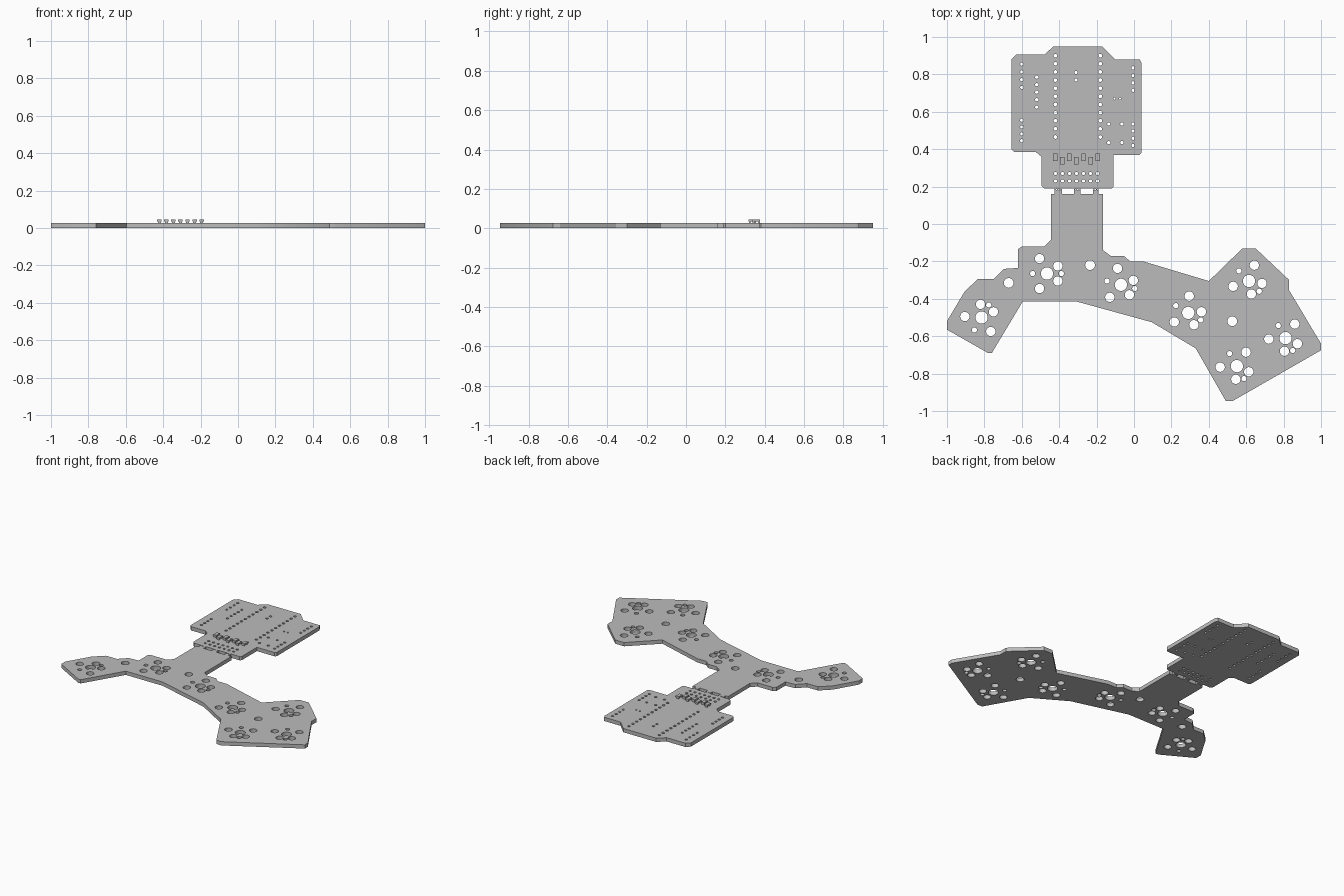
import bpy, bmesh
from math import sin, cos, pi, radians
from mathutils import Matrix, Vector

cube = bpy.data.objects.get("Cube")
if cube:
    bpy.data.objects.remove(cube, do_unlink=True)

THICK = 0.027
TOP = 0.045

grey = bpy.data.materials.new("board grey")
grey.use_nodes = True
colour = (0.5, 0.5, 0.5, 1)
grey.diffuse_color = colour
grey.node_tree.nodes["Principled BSDF"].inputs["Base Color"].default_value = colour


def add_object(name, mesh):
    obj = bpy.data.objects.new(name, mesh)
    bpy.context.scene.collection.objects.link(obj)
    if not mesh.materials:
        mesh.materials.append(grey)
    return obj


# Outline in hundredths, clockwise from the top edge
right_side = [
    (-43, 95), (-17, 95), (-10, 88), (3, 88), (4, 86), (4, 38), (3, 37), (-11, 37),
    (-11, 20), (-12, 19), (-19, 19), (-19, 16), (-16.5, 16), (-16.5, -14),
    (-12.5, -17), (-5.5, -17), (-2, -20), (5, -20), (40, -30.5), (58, -13),
    (65, -13), (83, -30), (83, -35.5), (100, -64), (100, -67.5), (53, -94.5),
    (49, -94.5), (33, -66.5), (9.5, -52.5)]
left_side = [
    (-30.5, -41.5), (-59.5, -41.5), (-76, -69), (-78, -69), (-100, -56.5),
    (-100, -52), (-90.5, -36), (-83.5, -29.5), (-75, -29.5), (-69.5, -24),
    (-62, -23.5), (-62, -13.5), (-60, -12), (-48, -12), (-44.5, -8.5), (-44.5, 16),
    (-42.5, 16), (-42.5, 19), (-48, 19), (-49.5, 20.5), (-49.5, 36), (-52.5, 38.5),
    (-64, 38.5), (-65.5, 40), (-65.5, 88), (-63, 90.5), (-48, 90.5)]

curve = bpy.data.curves.new("board_profile", "CURVE")
curve.dimensions = "2D"
curve.fill_mode = "BOTH"
curve.extrude = THICK / 2


def loop(points):
    spline = curve.splines.new("POLY")
    spline.points.add(len(points) - 1)
    for p, (x, y) in zip(spline.points, points):
        p.co = (x, y, 0, 1)
    spline.use_cyclic_u = True


def hole(x, y, r):
    n = 24 if r > 0.012 else 12
    loop([(x + r * cos(2 * pi * i / n), y + r * sin(2 * pi * i / n)) for i in range(n)])


def column(x, first, last, count, r=0.009):
    for i in range(count):
        hole(x, first + (last - first) * i / (count - 1), r)


loop([(x / 100, y / 100) for x, y in right_side + left_side])

# Slots that leave three break-off tabs
for x0, x1 in ((-0.385, -0.32), (-0.285, -0.22)):
    loop([(x0, 0.16), (x1, 0.16), (x1, 0.19), (x0, 0.19)])
for x in (-0.405, -0.3025, -0.205):
    for dx in (-0.009, 0, 0.009):
        hole(x + dx, 0.185, 0.003)

# Switch hole clusters: centre, four contact holes, two guide pins
pattern = [(0, 0, 0.033), (-0.04, 0.08, 0.025), (0.058, 0.04, 0.025),
           (0.058, -0.04, 0.025), (-0.04, -0.08, 0.025),
           (0.077, 0, 0.014), (-0.077, 0, 0.014)]
clusters = [(-0.815, -0.5, 60), (-0.465, -0.265, 0), (-0.07, -0.325, -15),
            (0.29, -0.475, -30), (0.615, -0.305, -45), (0.81, -0.61, -60),
            (0.55, -0.76, -60)]
for cx, cy, angle in clusters:
    turn = Matrix.Rotation(radians(angle), 2)
    for dx, dy, r in pattern:
        v = turn @ Vector((dx, dy))
        hole(cx + v.x, cy + v.y, r)

# Mounting holes
for x, y in ((-0.67, -0.315), (-0.235, -0.22), (0.525, -0.52)):
    hole(x, y, 0.026)

# Pin rows on the controller board
for x in (-0.42, -0.18):
    column(x, 0.9, 0.465, 11, 0.01)
column(-0.52, 0.785, 0.625, 5)
column(-0.6, 0.855, 0.73, 4)
column(-0.6, 0.555, 0.445, 4)
column(-0.005, 0.835, 0.715, 4)
column(-0.005, 0.535, 0.42, 4)
column(-0.31, 0.81, 0.77, 2)
for x in (-0.135, -0.065):
    column(x, 0.535, 0.435, 2)
for x in (-0.105, -0.075):
    hole(x, 0.67, 0.006)

# Connector holes below the chips
columns = [-0.42 + 0.0375 * i for i in range(7)]
for x in columns:
    column(x, 0.27, 0.23, 2)

# Turn the profile into the solid board
profile = bpy.data.objects.new("profile", curve)
bpy.context.scene.collection.objects.link(profile)
bpy.context.view_layer.update()
mesh = bpy.data.meshes.new_from_object(
    profile.evaluated_get(bpy.context.evaluated_depsgraph_get()))
bpy.data.objects.remove(profile, do_unlink=True)
bm = bmesh.new()
bm.from_mesh(mesh)
bmesh.ops.remove_doubles(bm, verts=bm.verts, dist=0.00005)
bmesh.ops.recalc_face_normals(bm, faces=bm.faces)
bmesh.ops.translate(bm, verts=bm.verts, vec=(0, 0, THICK / 2))
bm.to_mesh(mesh)
bm.free()
mesh.materials.clear()
board = add_object("circuit_board", mesh)
bpy.context.view_layer.objects.active = board
board.select_set(True)
bpy.ops.object.shade_smooth_by_angle()
board.select_set(False)


def box(bm, centre, size):
    bmesh.ops.create_cube(bm, size=1,
                          matrix=Matrix.Translation(centre) @ Matrix.Diagonal((*size, 1)))


# Staggered row of small chips, each raised on two feet
for i, x in enumerate(columns):
    y = 0.338 if i % 2 else 0.357
    bm = bmesh.new()
    box(bm, (x, y, TOP - 0.005), (0.024, 0.04, 0.01))
    for side in (-1, 1):
        box(bm, (x, y + side * 0.014, THICK + 0.004), (0.018, 0.008, 0.009))
    mesh = bpy.data.meshes.new("chip")
    bm.to_mesh(mesh)
    bm.free()
    add_object(f"chip_{i + 1}", mesh)
